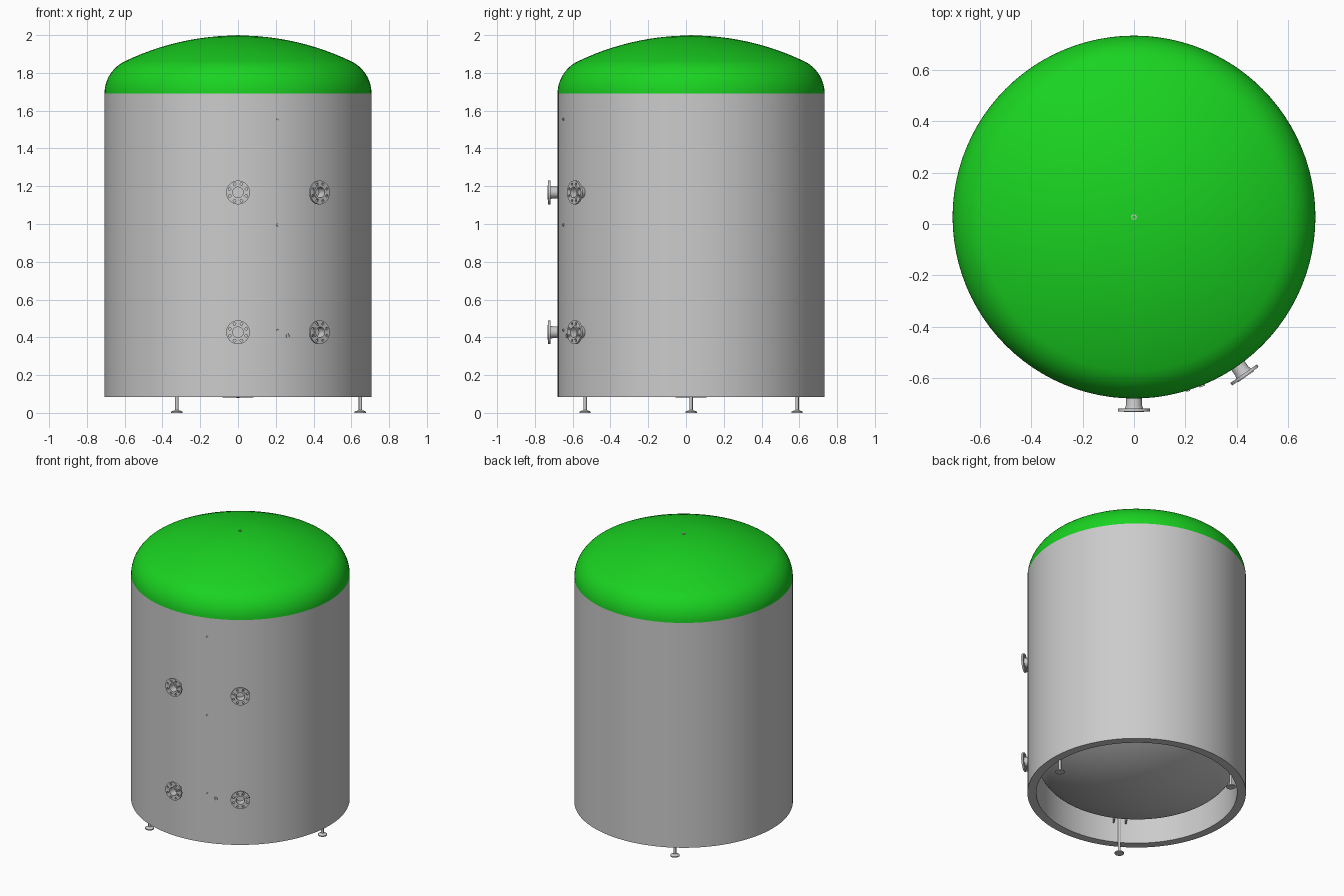
import bpy, bmesh, math
from mathutils import Matrix, Vector

if "Cube" in bpy.data.objects:
    bpy.data.objects.remove(bpy.data.objects["Cube"])

CY = 0.027          # tank axis position in y
R = 0.707           # jacket radius
AXIS = Matrix.Translation((0, CY, 0))


def finish(ob):
    bpy.ops.object.select_all(action='DESELECT')
    ob.select_set(True)
    bpy.context.view_layer.objects.active = ob
    bpy.ops.object.shade_smooth_by_angle(angle=math.radians(30))


def lathe(name, profile, segs, mat=AXIS, closed=False):
    """Revolve (radius, height) points around local z."""
    bm = bmesh.new()
    rings = []
    for r, z in profile:
        if r < 1e-6:
            rings.append([bm.verts.new((0, 0, z))] * segs)
        else:
            rings.append([bm.verts.new((r * math.cos(2 * math.pi * i / segs),
                                        r * math.sin(2 * math.pi * i / segs), z))
                          for i in range(segs)])
    pairs = list(zip(rings, rings[1:]))
    if closed:
        pairs.append((rings[-1], rings[0]))
    for a, b in pairs:
        for i in range(segs):
            j = (i + 1) % segs
            bm.faces.new(list(dict.fromkeys((a[i], a[j], b[j], b[i]))))
    bmesh.ops.recalc_face_normals(bm, faces=bm.faces)
    me = bpy.data.meshes.new(name)
    bm.to_mesh(me)
    bm.free()
    ob = bpy.data.objects.new(name, me)
    bpy.context.collection.objects.link(ob)
    ob.matrix_world = mat
    finish(ob)
    return ob


def dish(rad, knuckle, depth):
    """Dished end profile: knuckle arc then crown arc, rim to apex."""
    c = rad - knuckle
    crown = (c * c + depth ** 2 - knuckle ** 2) / (2 * (depth - knuckle))
    t = math.asin(c / (crown - knuckle))
    pts = []
    for i in range(13):
        a = (math.pi / 2 - t) * i / 12
        pts.append((c + knuckle * math.cos(a), knuckle * math.sin(a)))
    for i in range(1, 13):
        a = t * (1 - i / 12)
        pts.append((crown * math.sin(a), depth - crown + crown * math.cos(a)))
    return pts


def radial(angle, dist, z):
    """Frame on the jacket whose local z points outward; angle from the front."""
    a = math.radians(angle)
    d = Vector((math.sin(a), -math.cos(a), 0))
    rot = d.to_track_quat('Z', 'Y').to_matrix().to_4x4()
    return Matrix.Translation(Vector((0, CY, z)) + d * dist) @ rot


def tube(name, ro, ri, z0, z1, segs, mat):
    return lathe(name, [(ro, z0), (ro, z1), (ri, z1), (ri, z0)], segs, mat, True)


def flange_plate(name, mat):
    """Disc with a bore and eight bolt holes, from a filled 2D curve."""
    cu = bpy.data.curves.new(name, 'CURVE')
    cu.dimensions = '2D'
    cu.fill_mode = 'BOTH'
    cu.extrude = 0.006
    circles = [(0, 0, 0.063, 40), (0, 0, 0.028, 32)]
    for i in range(8):
        a = math.pi / 8 + i * math.pi / 4
        circles.append((0.048 * math.cos(a), 0.048 * math.sin(a), 0.007, 12))
    for x, y, r, n in circles:
        sp = cu.splines.new('POLY')
        sp.points.add(n - 1)
        sp.use_cyclic_u = True
        for k, p in enumerate(sp.points):
            b = 2 * math.pi * k / n
            p.co = (x + r * math.cos(b), y + r * math.sin(b), 0, 1)
    ob = bpy.data.objects.new(name, cu)
    bpy.context.collection.objects.link(ob)
    ob.matrix_world = mat
    bpy.ops.object.select_all(action='DESELECT')
    ob.select_set(True)
    bpy.context.view_layer.objects.active = ob
    bpy.ops.object.convert(target='MESH')
    finish(bpy.context.view_layer.objects.active)


# Jacket: outer wall, bottom rim and inner skirt wall
lathe("jacket", [(R, 1.69), (R, 0.085), (0.65, 0.085), (0.65, 0.37)], 96)

# Green dished lid
green = bpy.data.materials.new("green")
green.diffuse_color = (0.01, 0.65, 0.015, 1)
green.use_nodes = True
green.node_tree.nodes["Principled BSDF"].inputs["Base Color"].default_value = green.diffuse_color
lid = lathe("lid", [(r, 1.69 + z) for r, z in dish(R, 0.19, 0.308)], 96)
lid.data.materials.append(green)

# Bottom dish of the vessel, recessed inside the skirt
lathe("bottom_dish", [(r, 0.36 - z) for r, z in dish(0.65, 0.17, 0.28)], 96)

# Vent on top of the lid
tube("top_vent", 0.011, 0.007, 1.97, 2.0, 16, AXIS)

# Flanged nozzles, two columns of two
for col, ang in (("front", 0), ("side", 35)):
    for row, z in (("lower", 0.427), ("upper", 1.167)):
        n = f"{col}_{row}"
        lathe(n + "_neck", [(0.031, -0.03), (0.031, 0.025), (0.036, 0.042),
                            (0.028, 0.042), (0.028, -0.03)], 32,
              radial(ang, R, z), True)
        flange_plate(n + "_flange", radial(ang, 0.751, z))
        tube(n + "_raised_face", 0.038, 0.028, 0, 0.003, 32, radial(ang, 0.757, z))

# Small sensor sockets
for i, z in enumerate((0.437, 0.995, 1.555)):
    tube(f"sensor_socket_{i + 1}", 0.007, 0.004, -0.02, 0.004, 12, radial(17.3, R, z))
tube("drain_socket", 0.011, 0.007, -0.02, 0.005, 16, radial(22, R, 0.408))

# Three legs: threaded rod, round foot and a pair of bracket plates
for i in range(3):
    m = AXIS @ Matrix.Rotation(i * 2 * math.pi / 3, 4, 'Z')
    lathe(f"leg_{i + 1}", [(0, 0), (0.03, 0), (0.03, 0.007), (0.014, 0.013),
                           (0.009, 0.016), (0.009, 0.34), (0, 0.34)], 20,
          m @ Matrix.Translation((0.648, 0, 0)))
    for s in (-1, 1):
        bpy.ops.mesh.primitive_cube_add(size=1)
        ob = bpy.context.object
        ob.name = f"leg_{i + 1}_bracket"
        ob.matrix_world = (m @ Matrix.Translation((0.615, s * 0.04, 0.28))
                           @ Matrix.Diagonal((0.05, 0.008, 0.12, 1)))
